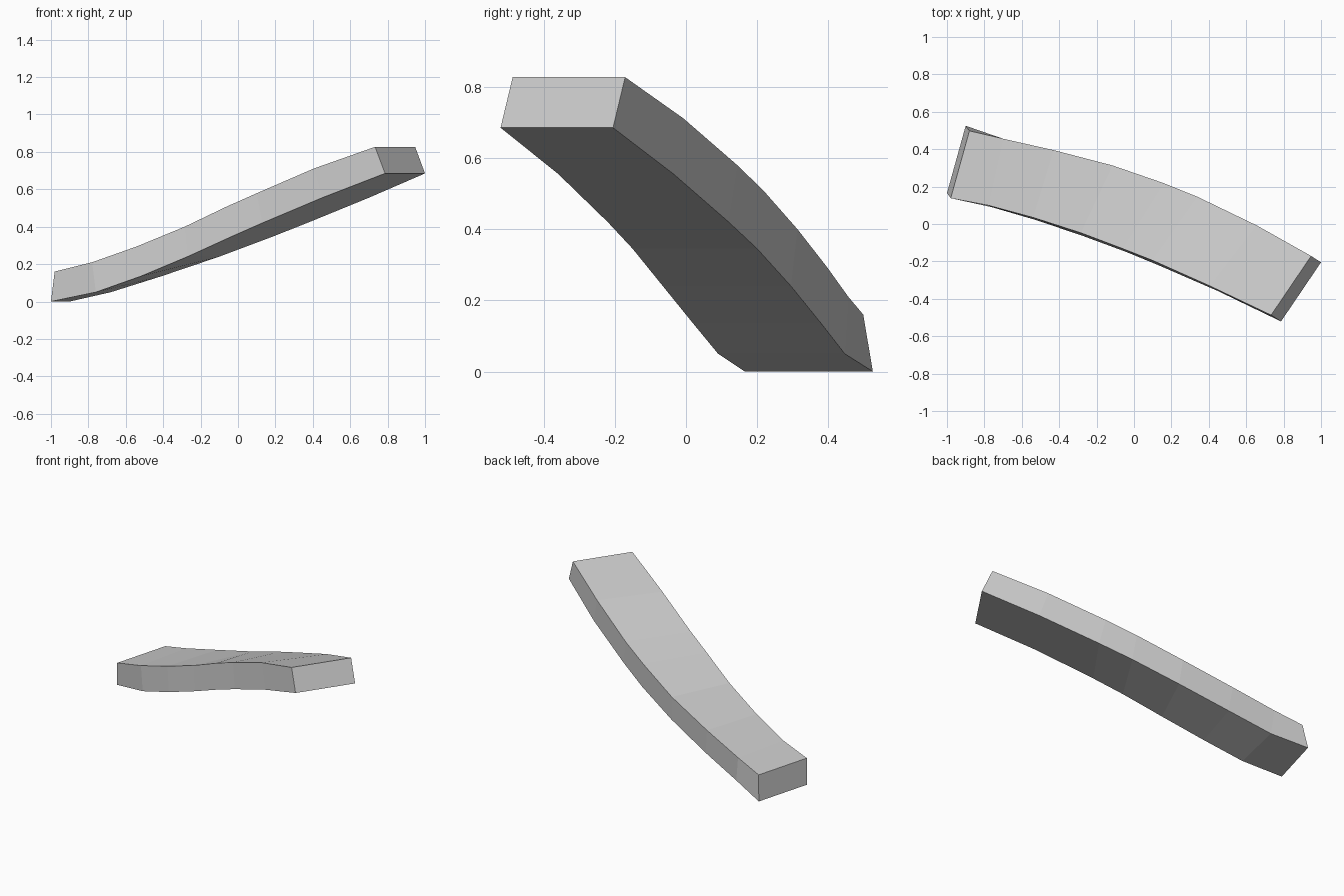
import bpy, bmesh
from mathutils import Vector

# Stations along the underside: centre (x, y, z), half width (x, y), lean to top side (x, y, z)
stations = [
    ((-0.95, 0.345, 0.0), (0.05, 0.18), (0.02, -0.027, 0.16)),
    ((-0.72, 0.268, 0.05), (0.04, 0.178), (-0.02, 0.010, 0.16)),
    ((-0.465, 0.20, 0.135), (0.055, 0.18), (-0.02, 0.015, 0.16)),
    ((-0.185, 0.115, 0.24), (0.085, 0.18), (-0.015, 0.018, 0.16)),
    ((0.07, 0.025, 0.345), (0.11, 0.175), (-0.02, 0.018, 0.163)),
    ((0.25, -0.05, 0.42), (0.12, 0.17), (-0.03, 0.025, 0.159)),
    ((0.575, -0.197, 0.555), (0.125, 0.162), (-0.045, 0.028, 0.156)),
    ((0.893, -0.363, 0.685), (0.107, 0.158), (-0.053, 0.034, 0.142)),
]

# Curved beam lofted through rectangular sections
bm = bmesh.new()
rings = []
for centre, half, lean in stations:
    c, w, t = Vector(centre), Vector((*half, 0)), Vector(lean)
    rings.append([bm.verts.new(p) for p in (c - w, c + w, c + w + t, c - w + t)])
for a, b in zip(rings, rings[1:]):
    for i in range(4):
        j = (i + 1) % 4
        bm.faces.new((a[i], a[j], b[j], b[i]))
bm.faces.new(rings[0])
bm.faces.new(rings[-1])
bmesh.ops.recalc_face_normals(bm, faces=bm.faces)

mesh = bpy.data.meshes.new("curved_beam")
bm.to_mesh(mesh)
bm.free()
beam = bpy.data.objects.new("curved_beam", mesh)
bpy.context.collection.objects.link(beam)
